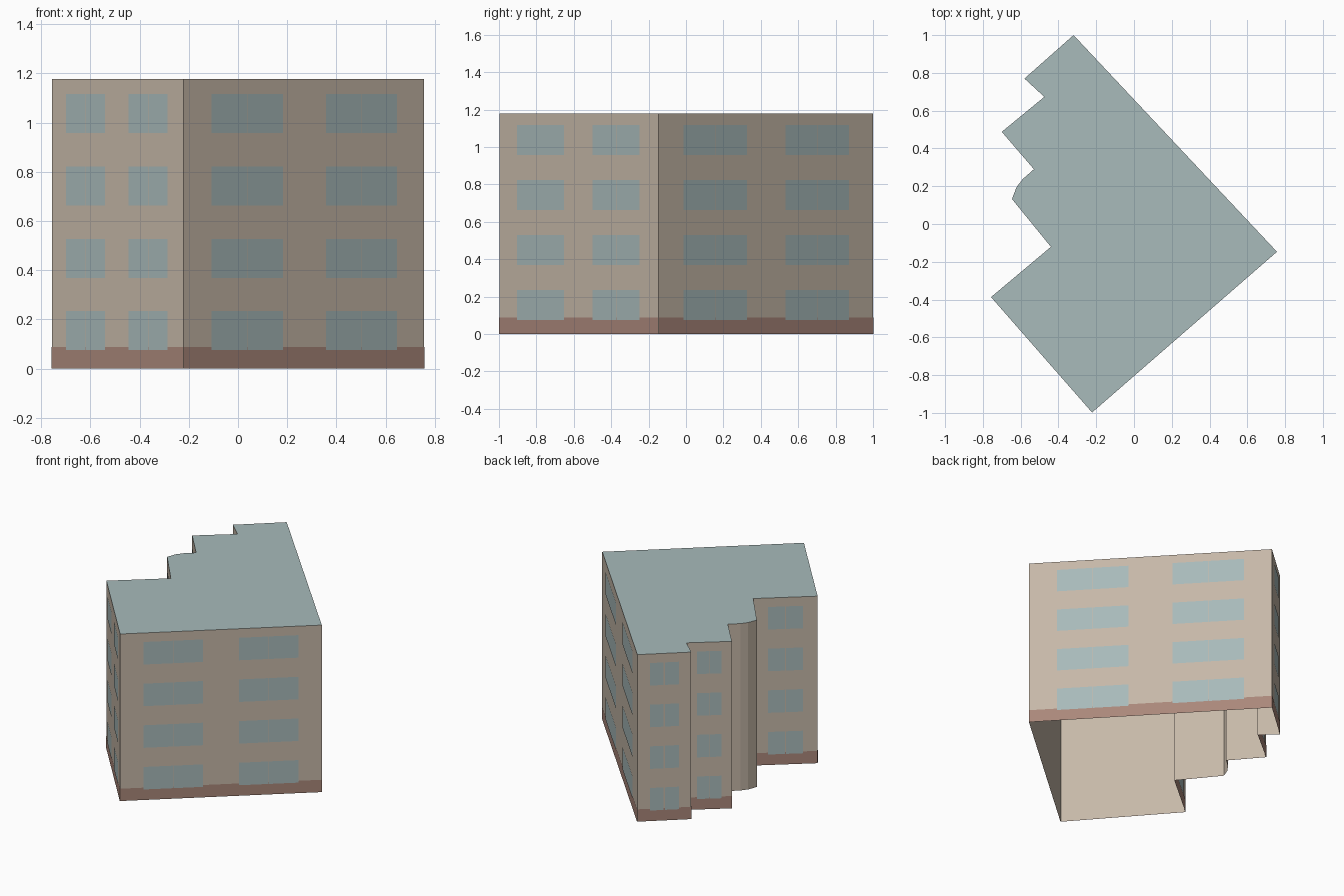
import bpy
import bmesh
from mathutils import Vector

cube = bpy.data.objects.get("Cube")
if cube:
    bpy.data.objects.remove(cube, do_unlink=True)

HEIGHT = 1.178
BASE_TOP = 0.087
FLOORS = 4
FLOOR_STEP = 0.294
SILL, WINDOW_HEIGHT = 0.075, 0.159

# Footprint corners, counter-clockwise from the rear tip
FOOTPRINT = [Vector(p) for p in (
    (-0.32, 1.0), (-0.58, 0.77), (-0.475, 0.673), (-0.70, 0.488),
    (-0.53, 0.29), (-0.59, 0.237), (-0.622, 0.195), (-0.646, 0.132),
    (-0.44, -0.121), (-0.757, -0.387), (-0.222, -0.998), (0.757, -0.147))]


def srgb(r, g, b):
    def linear(c):
        c /= 255
        return c / 12.92 if c <= 0.04045 else ((c + 0.055) / 1.055) ** 2.4
    return (linear(r), linear(g), linear(b), 1.0)


def material(name, colour):
    mat = bpy.data.materials.new(name)
    mat.use_nodes = True
    mat.diffuse_color = colour
    for node in mat.node_tree.nodes:
        if node.type == 'BSDF_PRINCIPLED':
            node.inputs["Base Color"].default_value = colour
            node.inputs["Roughness"].default_value = 0.9
    return mat


def finish(name, bm, mat):
    mesh = bpy.data.meshes.new(name)
    bm.to_mesh(mesh)
    bm.free()
    mesh.materials.append(mat)
    obj = bpy.data.objects.new(name, mesh)
    bpy.context.collection.objects.link(obj)
    return obj


def panel(bm, a, b, start, end, low, high, offset=0.0):
    """Upright quad on the wall from a to b, between two fractions of its length."""
    along = b - a
    out = Vector((along.y, -along.x)).normalized() * offset
    p, q = a + along * start + out, a + along * end + out
    bm.faces.new([bm.verts.new((c.x, c.y, z)) for c, z in
                  ((p, low), (q, low), (q, high), (p, high))])


wall_mat = material("beige wall", srgb(198, 184, 168))
base_mat = material("red brown base", srgb(170, 135, 122))
glass_mat = material("blue grey glass", srgb(168, 186, 186))
roof_mat = material("blue grey roof", srgb(168, 187, 187))

walls, base, windows, roof = (bmesh.new() for _ in range(4))

for i, a in enumerate(FOOTPRINT):
    b = FOOTPRINT[(i + 1) % len(FOOTPRINT)]
    length = (b - a).length
    panel(walls, a, b, 0, 1, 0, HEIGHT)
    # The rounded bay stays plain
    if length < 0.1:
        continue
    panel(base, a, b, 0, 1, 0, BASE_TOP, 0.002)
    # Long walls have two window columns, short ones a single column
    if length < 0.2:
        continue
    columns = ((0.115, 0.41), (0.59, 0.885)) if length > 0.6 else ((0.23, 0.77),)
    for left, right in columns:
        middle = (left + right) / 2
        gap = (0.004 if length > 0.34 and len(columns) == 1 else 0.0015) / length
        for floor in range(FLOORS):
            low = SILL + floor * FLOOR_STEP
            for start, end in ((left, middle - gap), (middle + gap, right)):
                panel(windows, a, b, start, end, low, low + WINDOW_HEIGHT, 0.004)

# Flat roof sheet
roof.faces.new([roof.verts.new((p.x, p.y, HEIGHT)) for p in FOOTPRINT])
bmesh.ops.remove_doubles(walls, verts=walls.verts, dist=0.0001)

finish("outer_walls", walls, wall_mat)
finish("base_band", base, base_mat)
finish("windows", windows, glass_mat)
finish("flat_roof", roof, roof_mat)
